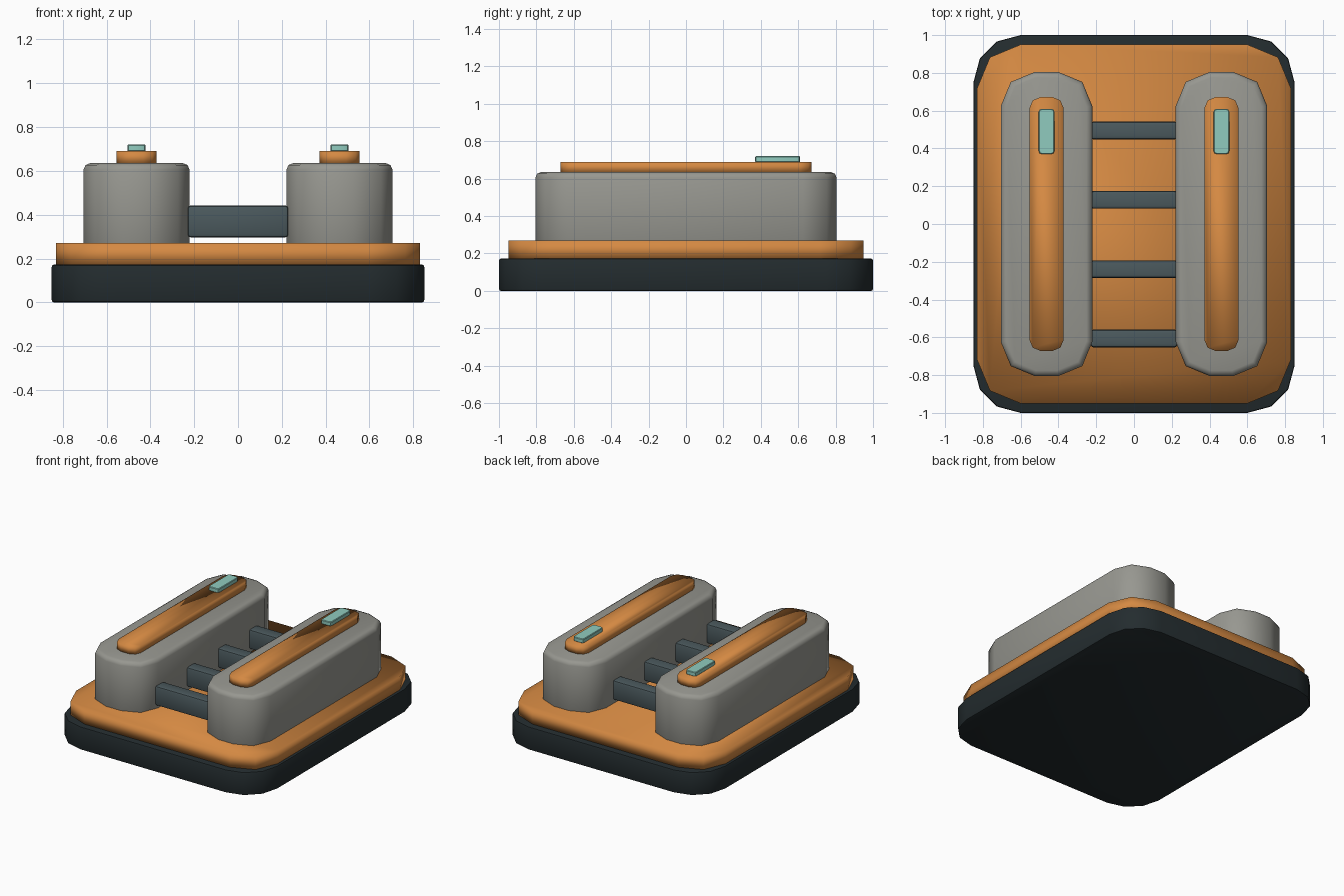
import bpy, bmesh, math

if "Cube" in bpy.data.objects:
    bpy.data.objects.remove(bpy.data.objects["Cube"])


def material(name, rgb):
    m = bpy.data.materials.new(name)
    m.diffuse_color = (*rgb, 1)
    m.use_nodes = True
    m.node_tree.nodes["Principled BSDF"].inputs["Base Color"].default_value = m.diffuse_color
    return m


DARK = material("dark rubber", (0.017, 0.025, 0.028))
ORANGE = material("orange paint", (0.66, 0.25, 0.055))
GREY = material("warm grey", (0.31, 0.31, 0.28))
STEEL = material("steel", (0.07, 0.1, 0.11))
TEAL = material("teal light", (0.28, 0.6, 0.52))


def slab(name, cx, cy, hx, hy, z0, z1, r, seg, mat, bevel=0, bevel_seg=2, angle=40):
    """Rounded-rectangle prism with an optional rim bevel."""
    bm = bmesh.new()
    ring = []
    for k, (sx, sy) in enumerate([(1, 1), (-1, 1), (-1, -1), (1, -1)]):
        for i in range(seg + 1):
            a = math.pi / 2 * (k + i / seg)
            ring.append(bm.verts.new((cx + sx * (hx - r) + r * math.cos(a),
                                      cy + sy * (hy - r) + r * math.sin(a), z0)))
    bottom = bm.faces.new(ring)
    ext = bmesh.ops.extrude_face_region(bm, geom=[bottom], use_keep_orig=True)
    for v in ext["geom"]:
        if isinstance(v, bmesh.types.BMVert):
            v.co.z = z1
    bmesh.ops.recalc_face_normals(bm, faces=bm.faces)
    if bevel:
        rim = [e for e in bm.edges if abs(e.verts[0].co.z - e.verts[1].co.z) < 1e-5]
        bmesh.ops.bevel(bm, geom=rim, offset=bevel, segments=bevel_seg,
                        profile=0.5, affect='EDGES')
    me = bpy.data.meshes.new(name)
    bm.to_mesh(me)
    bm.free()
    ob = bpy.data.objects.new(name, me)
    bpy.context.collection.objects.link(ob)
    me.materials.append(mat)
    bpy.ops.object.select_all(action='DESELECT')
    ob.select_set(True)
    bpy.context.view_layer.objects.active = ob
    bpy.ops.object.shade_smooth_by_angle(angle=math.radians(angle))
    return ob


# Base and deck plate
slab("base", 0, 0, 0.85, 1.0, 0, 0.172, 0.25, 3, DARK, 0.01)
slab("deck_plate", 0, 0, 0.83, 0.95, 0.17, 0.27, 0.23, 2, ORANGE, angle=180)

# Twin rails with top strips and indicator lights
for side, s in (("left", -1), ("right", 1)):
    x = s * 0.463
    slab(side + "_rail", x, 0, 0.242, 0.805, 0.235, 0.635, 0.18, 2, GREY, 0.03, 2, 50)
    slab(side + "_strip", x, 0, 0.091, 0.672, 0.63, 0.69, 0.06, 2, ORANGE, angle=180)
    slab(side + "_light", x, 0.49, 0.042, 0.12, 0.688, 0.72, 0.017, 2, TEAL, 0.004, 1)

# Cross bars between the rails
for i in range(4):
    slab(f"cross_bar_{i + 1}", 0, 0.495 - 0.367 * i, 0.23, 0.047,
         0.297, 0.442, 0.015, 2, STEEL, 0.014, 2)
